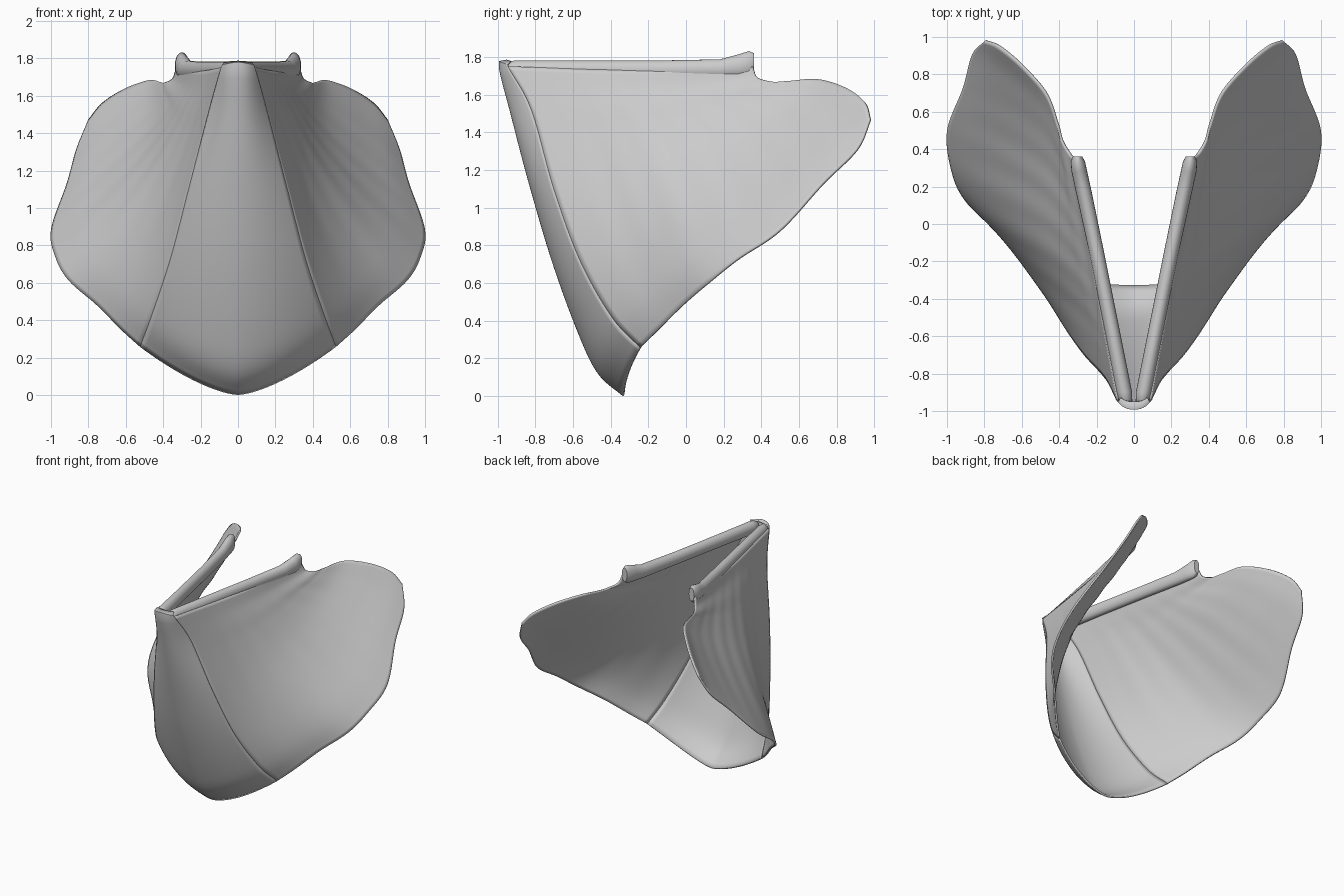
import bpy, math
from mathutils import Vector

if "Cube" in bpy.data.objects:
    bpy.data.objects.remove(bpy.data.objects["Cube"])


def smooth_path(pts, n):
    """Catmull-Rom through pts, resampled to n+1 evenly spaced points."""
    p = [Vector(q) for q in pts]
    p = [2 * p[0] - p[1]] + p + [2 * p[-1] - p[-2]]
    fine = []
    for i in range(1, len(p) - 2):
        a, b, c, d = p[i - 1:i + 3]
        for k in range(24):
            t = k / 24
            fine.append(0.5 * (2 * b + (c - a) * t + (2 * a - 5 * b + 4 * c - d) * t * t
                               + (3 * b - a - 3 * c + d) * t ** 3))
    fine.append(p[-2])
    dist = [0]
    for a, b in zip(fine, fine[1:]):
        dist.append(dist[-1] + (b - a).length)
    out, j = [], 0
    for i in range(n + 1):
        s = dist[-1] * i / n
        while j < len(dist) - 2 and dist[j + 1] < s:
            j += 1
        f = (s - dist[j]) / max(dist[j + 1] - dist[j], 1e-9)
        out.append(fine[j].lerp(fine[j + 1], min(f, 1)))
    return out


def grid_object(name, rows, closed=False, thickness=0.0, mirror=False):
    """Skin a list of point rows into a smooth sheet or tube."""
    w = len(rows[0])
    verts = [p for r in rows for p in r]
    faces = []
    for i in range(len(rows) - 1):
        for j in range(w if closed else w - 1):
            k = (j + 1) % w
            faces.append((i * w + j, i * w + k, (i + 1) * w + k, (i + 1) * w + j))
    if closed:
        faces += [tuple(range(w))[::-1], tuple(range((len(rows) - 1) * w, len(rows) * w))]
    me = bpy.data.meshes.new(name)
    me.from_pydata([tuple(v) for v in verts], [], faces)
    ob = bpy.data.objects.new(name, me)
    bpy.context.collection.objects.link(ob)
    bpy.ops.object.select_all(action='DESELECT')
    bpy.context.view_layer.objects.active = ob
    ob.select_set(True)
    bpy.ops.object.mode_set(mode='EDIT')
    bpy.ops.mesh.select_all(action='SELECT')
    bpy.ops.mesh.normals_make_consistent(inside=False)
    bpy.ops.object.mode_set(mode='OBJECT')
    bpy.ops.object.shade_smooth_by_angle(angle=math.radians(50))
    if thickness:
        m = ob.modifiers.new("thickness", 'SOLIDIFY')
        m.thickness = thickness
        m.offset = 0
    if mirror:
        ob.modifiers.new("mirror", 'MIRROR').use_mirror_merge = False
    return ob


# Shared seam between the front panel and each side wing
seam = [(.085, -.945, 1.75), (.15, -.82, 1.52), (.26, -.70, 1.1),
        (.36, -.56, .72), (.46, -.39, .42), (.52, -.24, .26)]

# Side wings: patch blended between four boundary curves
NU, NV = 60, 60
top = smooth_path([seam[0], (.2, -.31, 1.73), (.325, .355, 1.75)], NU)
bottom = smooth_path([(.52, -.24, .26), (.62, -.15, .35), (.75, -.02, .48), (.9, .13, .61),
                      (.97, .28, .73), (.995, .5, .88), (.91, .73, 1.13), (.86, .91, 1.31),
                      (.795, .98, 1.47)], NU)
left = smooth_path(seam, NV)
right = smooth_path([(.325, .355, 1.75), (.345, .38, 1.69), (.385, .45, 1.668), (.41, .54, 1.67),
                     (.47, .7, 1.68), (.6, .85, 1.635), (.72, .95, 1.56), (.795, .98, 1.47)], NV)
A, B, C, D = top[0], top[-1], bottom[-1], bottom[0]
wing = []
for j in range(NV + 1):
    v = j / NV
    row = []
    for i in range(NU + 1):
        u = i / NU
        p = (top[i] * (1 - v) + bottom[i] * v + left[j] * (1 - u) + right[j] * u
             - (A * (1 - u) * (1 - v) + B * u * (1 - v) + D * (1 - u) * v + C * u * v))
        # hollow the middle inward and add shallow fanned ripples
        fade = math.sin(math.pi * u) * math.sin(math.pi * v)
        push = fade * (.002 * math.sin(50 * u + 4 * v) - .075)
        row.append(p + Vector((.77, -.52, .37)) * push)
    wing.append(row)
grid_object("side_wing", wing, thickness=.014, mirror=True)

# Front panel: convex sheet from the narrow apex to the wide rounded bottom lip
NR, NC = 48, 40
centre = smooth_path([(0, -.95, 1.78), (0, -.988, 1.755), (0, -.925, 1.5), (0, -.825, 1.12),
                      (0, -.70, .7), (0, -.56, .32), (0, -.46, .12), (0, -.33, .005)], NR)
edge = smooth_path([(.07, -.93, 1.775)] + seam, NR)
panel = []
for c, e in zip(centre, edge):
    row = []
    for i in range(NC + 1):
        t = 2 * i / NC - 1
        a = abs(t)
        row.append(Vector((e.x * t, c.y + (e.y - c.y) * a ** 2.5, c.z + (e.z - c.z) * a ** 1.5)))
    panel.append(row)
grid_object("front_panel", panel, thickness=.014)

# Top rails: rounded bars with a raised knob at the back end
path = [(.042, -.968, 1.74, .02, .02), (.045, -.955, 1.733, .036, .042), (.052, -.9, 1.73, .042, .053),
        (.12, -.55, 1.732, .04, .05), (.2, -.15, 1.732, .04, .05), (.27, .18, 1.735, .042, .053),
        (.292, .28, 1.75, .042, .065), (.3, .335, 1.76, .038, .072), (.302, .362, 1.765, .024, .055)]
rail = []
for x, y, z, rx, rz in path:
    rail.append([Vector((x + rx * math.cos(2 * math.pi * k / 20), y,
                         z + rz * math.sin(2 * math.pi * k / 20))) for k in range(20)])
grid_object("top_rail", rail, closed=True, mirror=True)
